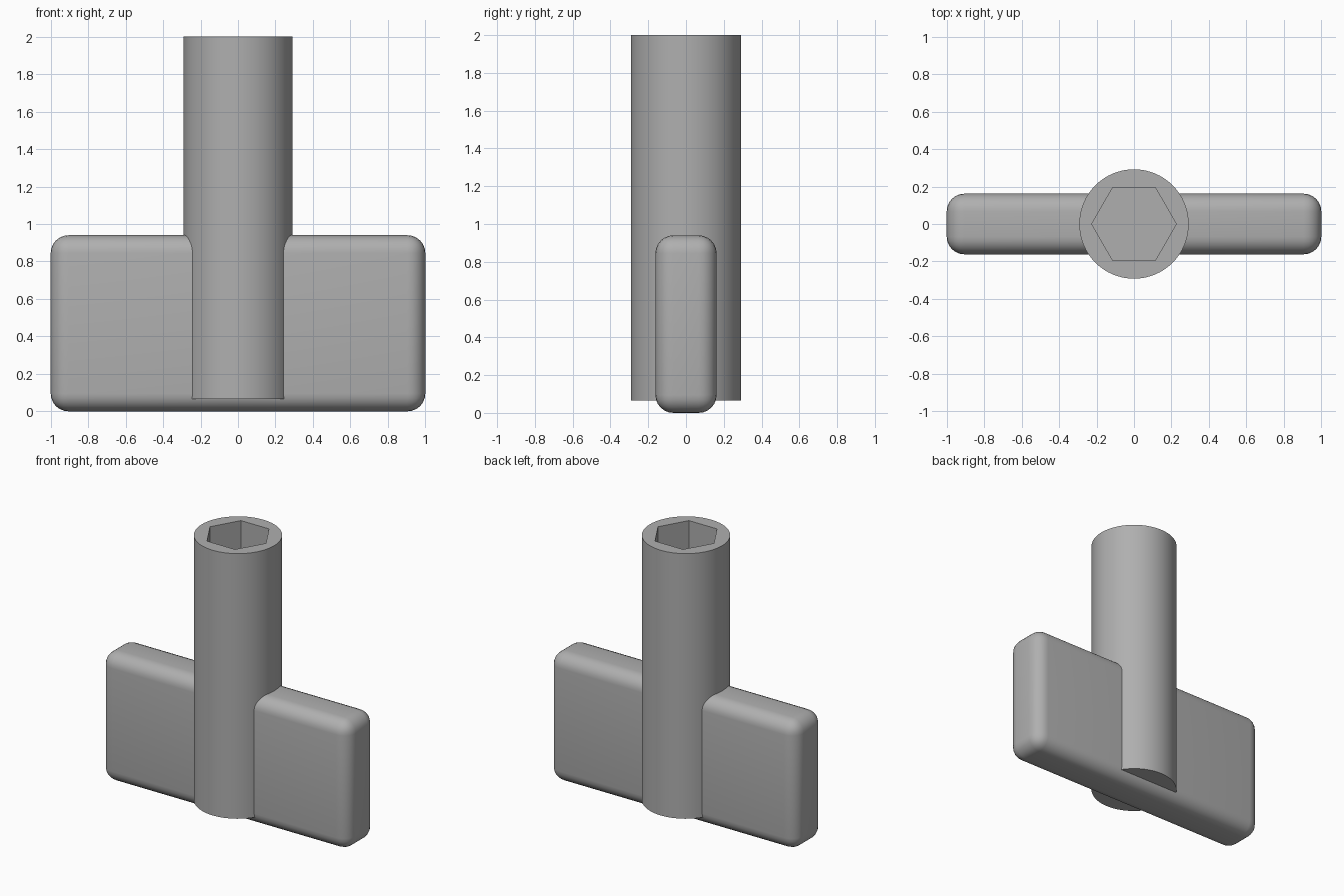
import bpy
import math

cube = bpy.data.objects.get("Cube")
if cube:
    bpy.data.objects.remove(cube, do_unlink=True)

# Single grey plastic
grey = bpy.data.materials.new("plain grey")
grey.use_nodes = True
colour = (0.43, 0.43, 0.43, 1)
grey.diffuse_color = colour
grey.node_tree.nodes["Principled BSDF"].inputs["Base Color"].default_value = colour


def prism(name, sides, radius, bottom, top, turn=0):
    """Upright prism between two heights."""
    bpy.ops.mesh.primitive_cylinder_add(
        vertices=sides, radius=radius, depth=top - bottom,
        location=(0, 0, (top + bottom) / 2), rotation=(0, 0, turn))
    obj = bpy.context.object
    obj.name = name
    obj.data.materials.append(grey)
    return obj


def smooth(obj):
    bpy.ops.object.select_all(action='DESELECT')
    obj.select_set(True)
    bpy.context.view_layer.objects.active = obj
    bpy.ops.object.shade_smooth_by_angle(angle=math.radians(32))


# Round shaft with a hexagonal socket sunk in its top
shaft = prism("socket_shaft", 64, 0.292, 0.065, 2.0)
bore = prism("hex_bore", 6, 0.226, 1.0, 2.1, math.radians(30))
bore.hide_render = True
cut = shaft.modifiers.new("hex socket", 'BOOLEAN')
cut.operation = 'DIFFERENCE'
cut.solver = 'EXACT'
cut.object = bore
bpy.context.view_layer.objects.active = shaft
bpy.ops.object.modifier_apply(modifier=cut.name)
bpy.data.objects.remove(bore, do_unlink=True)
smooth(shaft)

# Flat wing handle with rounded edges, passing through the shaft
bpy.ops.mesh.primitive_cube_add(size=1, location=(0, 0, 0.47))
handle = bpy.context.object
handle.name = "wing_handle"
handle.scale = (2.0, 0.324, 0.94)
bpy.ops.object.transform_apply(location=False, rotation=False, scale=True)
handle.data.materials.append(grey)
bevel = handle.modifiers.new("rounded edges", 'BEVEL')
bevel.width = 0.095
bevel.segments = 6
bpy.ops.object.modifier_apply(modifier=bevel.name)
smooth(handle)
